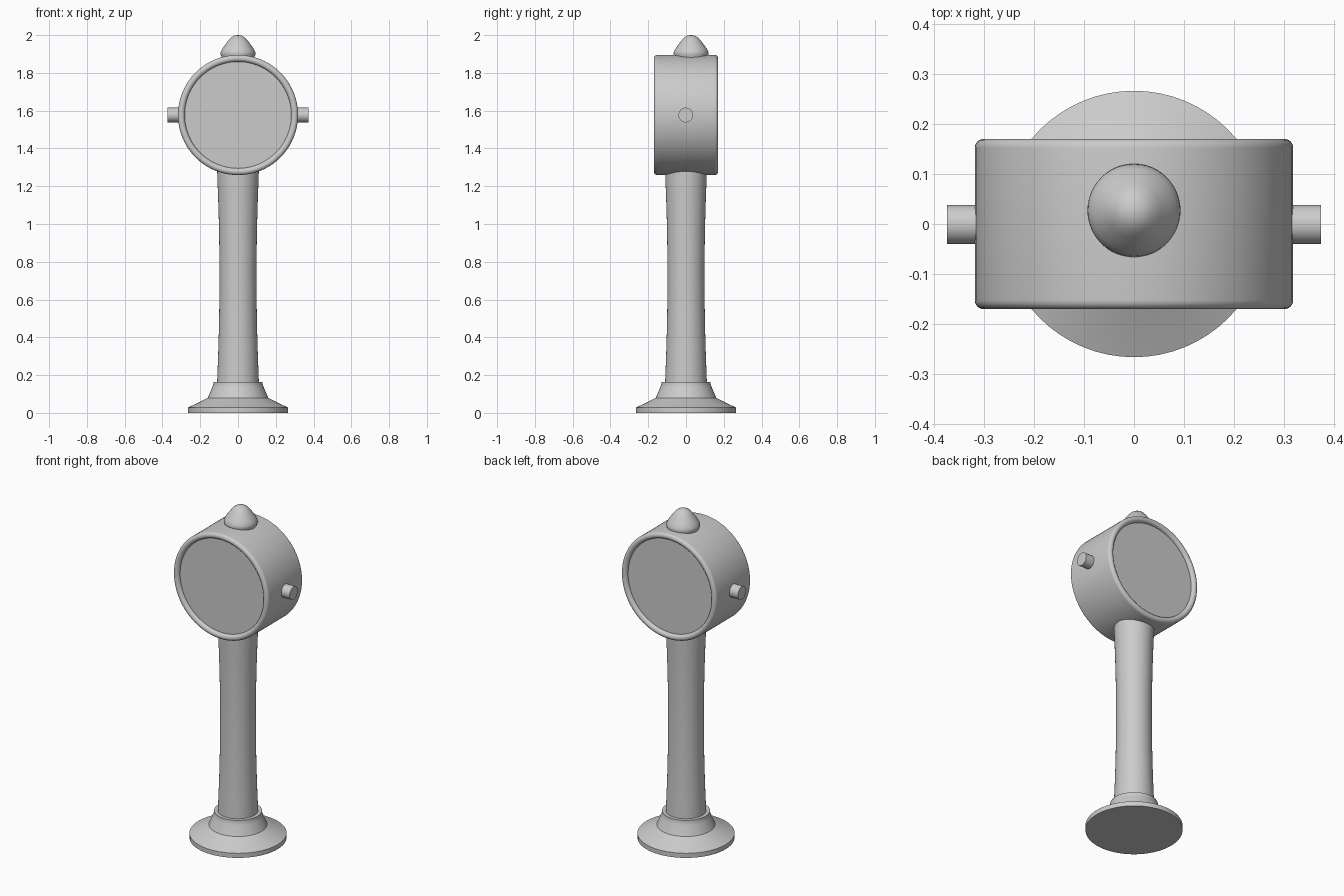
import bpy, bmesh, math
from mathutils import Matrix

if "Cube" in bpy.data.objects:
    bpy.data.objects.remove(bpy.data.objects["Cube"])

grey = bpy.data.materials.new("light grey paint")
grey.diffuse_color = (0.6, 0.6, 0.6, 1)
grey.use_nodes = True
grey.node_tree.nodes["Principled BSDF"].inputs["Base Color"].default_value = grey.diffuse_color


def lathe(name, profile, loc=(0, 0, 0), axis="Z", sides=64, angle=35):
    """Spin (radius, height) points about an axis, capping both ends."""
    bm = bmesh.new()
    rings = []
    for r, h in profile:
        if r == 0:
            rings.append([bm.verts.new((0, 0, h))])
        else:
            rings.append([bm.verts.new((r * math.cos(2 * math.pi * i / sides),
                                        r * math.sin(2 * math.pi * i / sides), h))
                          for i in range(sides)])
    for a, b in zip(rings, rings[1:]):
        for i in range(sides):
            j = (i + 1) % sides
            if len(b) == 1:
                bm.faces.new((a[i], a[j], b[0]))
            else:
                bm.faces.new((a[i], a[j], b[j], b[i]))
    for ring in (rings[0], rings[-1]):
        if len(ring) > 1:
            bm.faces.new(ring)
    bmesh.ops.recalc_face_normals(bm, faces=bm.faces)
    if axis == "Y":
        bm.transform(Matrix.Rotation(math.pi / 2, 4, "X"))
    elif axis == "X":
        bm.transform(Matrix.Rotation(math.pi / 2, 4, "Y"))
    mesh = bpy.data.meshes.new(name)
    bm.to_mesh(mesh)
    bm.free()
    mesh.materials.append(grey)
    obj = bpy.data.objects.new(name, mesh)
    obj.location = loc
    bpy.context.collection.objects.link(obj)
    bpy.ops.object.select_all(action="DESELECT")
    obj.select_set(True)
    bpy.context.view_layer.objects.active = obj
    bpy.ops.object.shade_smooth_by_angle(angle=math.radians(angle))
    return obj


HEAD_Z = 1.577

# Flared foot with a collar on top
lathe("base", [(0.266, 0), (0.266, 0.028), (0.21, 0.054), (0.16, 0.08), (0.148, 0.108),
               (0.137, 0.135), (0.131, 0.15), (0.131, 0.164), (0.105, 0.164)])

# Waisted column
column = []
for i in range(17):
    t = i / 16
    z = 0.15 + t * 1.16
    waist = ((z - 0.72) / 0.56) ** 2
    column.append((0.098 + 0.013 * min(waist, 1), z))
lathe("column", column)

# Drum head: rounded rims at both ends with recessed dial faces
rim_r, rim_y, tube = 0.3, 0.152, 0.018
half = [(rim_r + tube * math.cos(math.radians(a)), rim_y + tube * math.sin(math.radians(a)))
        for a in range(0, 181, 15)] + [(0.282, 0.150)]
drum = [(r, -h) for r, h in reversed(half)] + half
lathe("drum_head", drum, (0, 0, HEAD_Z), "Y", sides=96)

# Domed cap on top of the drum
lathe("top_cap", [(0.086, 1.86), (0.088, 1.888), (0.093, 1.9), (0.091, 1.912), (0.083, 1.928),
                  (0.070, 1.946), (0.054, 1.968), (0.038, 1.986), (0.020, 1.997), (0, 2.0)],
      (0, 0.027, 0), sides=48)

# Side pegs
for side, name in ((-1, "left_peg"), (1, "right_peg")):
    lathe(name, [(0.039, -0.045), (0.039, 0.045)], (side * 0.328, -0.001, HEAD_Z), "X", sides=32)
